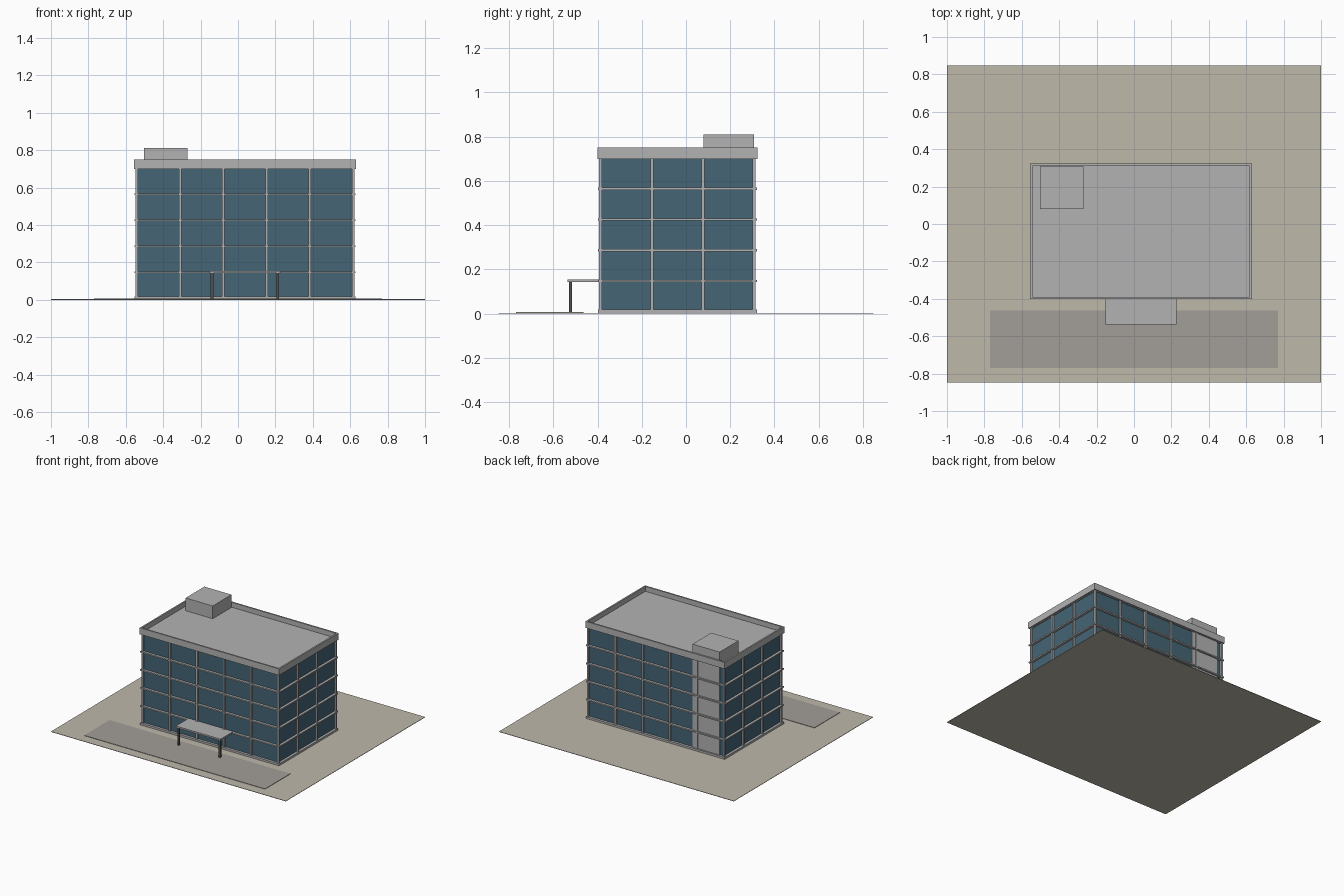
import bpy

if "Cube" in bpy.data.objects:
    bpy.data.objects.remove(bpy.data.objects["Cube"])

def material(name, color):
    m = bpy.data.materials.new(name)
    m.diffuse_color = (*color, 1)
    m.use_nodes = True
    m.node_tree.nodes["Principled BSDF"].inputs["Base Color"].default_value = m.diffuse_color
    return m

GLASS = material("glass_blue", (0.06, 0.13, 0.18))
EARTH = material("ground_tan", (0.52, 0.48, 0.40))
PAVING = material("paving_grey", (0.36, 0.34, 0.31))
DARK = material("dark_metal", (0.08, 0.08, 0.09))
CONCRETE = material("concrete", (0.45, 0.45, 0.45))

def box(name, x0, x1, y0, y1, z0, z1, mat=CONCRETE):
    bpy.ops.mesh.primitive_cube_add(size=1, location=((x0 + x1) / 2, (y0 + y1) / 2, (z0 + z1) / 2))
    o = bpy.context.object
    o.name = name
    o.scale = (x1 - x0, y1 - y0, z1 - z0)
    bpy.ops.object.transform_apply(location=False, rotation=False, scale=True)
    o.data.materials.append(mat)
    return o

# Column grid: 5 x 3 bays, 5 storeys
BAY, FLOOR = 0.2313, 0.139
NX, NY, NZ = 5, 3, 5
X0, Y0 = -0.541, -0.386
X1, Y1 = X0 + NX * BAY, Y0 + NY * BAY

def footprint(d):
    return X0 - d, X1 + d, Y0 - d, Y1 + d

# Site
box("ground", -1, 1, -0.847, 0.847, 0, 0.003, EARTH)
box("parking_pavement", -0.77, 0.77, -0.77, -0.4625, 0.003, 0.006, PAVING)

# Glazed body, floor bands and base
box("glass_walls", *footprint(-0.006), 0.01, 0.70, GLASS)
box("base_slab", *footprint(0.013), 0.002, 0.018)
for k in range(1, NZ):
    z = 0.008 + FLOOR * k
    box("floor_band", *footprint(0.013), z - 0.005, z + 0.005)

# Perimeter columns
H = 0.007
for i in range(NX + 1):
    for j in range(NY + 1):
        if i in (0, NX) or j in (0, NY):
            x, y = X0 + i * BAY, Y0 + j * BAY
            box("column", x - H, x + H, y - H, y + H, 0.01, 0.70)

# Roof and parapet
box("roof_slab", *footprint(0.006), 0.699, 0.712)
a0, a1, b0, b1 = footprint(0.015)
T = 0.012
for y in (b0, b1 - T):
    box("parapet_long", a0, a1, y, y + T, 0.70, 0.75)
for x in (a0, a1 - T):
    box("parapet_short", x, x + T, b0 + T, b1 - T, 0.70, 0.75)

# Stair core rising above the roof
box("stair_core", -0.502, -0.271, 0.08, 0.308, 0.003, 0.81)

# Entrance canopy
box("canopy", -0.153, 0.227, -0.537, Y0 + 0.004, 0.142, 0.154)
for x in (-0.139, 0.213):
    box("canopy_post", x - H, x + H, -0.530, -0.516, 0.003, 0.142, DARK)
